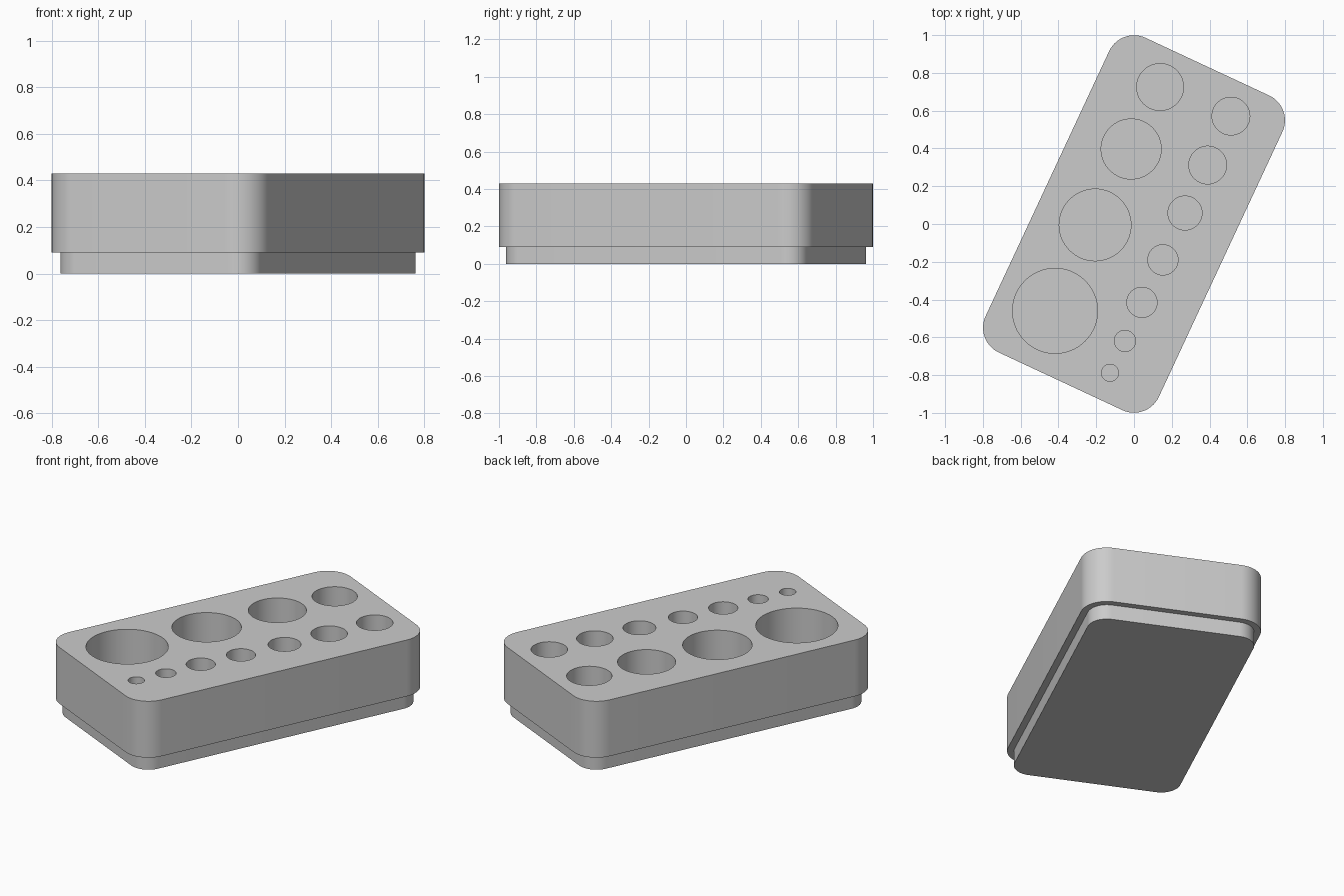
import bpy, bmesh, math
from mathutils import Matrix, Vector

old = bpy.data.objects.get("Cube")
if old:
    bpy.data.objects.remove(old, do_unlink=True)

YAW = math.radians(-25)          # the tray stands turned on its base
CORE_W, CORE_L = 0.361, 0.774    # half distances between the corner centres
BASE_Z, TOP_Z, FLOOR_Z = 0.09, 0.43, 0.12

grey = bpy.data.materials.new("light grey plastic")
grey.use_nodes = True
colour = (0.6, 0.6, 0.6, 1)
grey.diffuse_color = colour
grey.node_tree.nodes["Principled BSDF"].inputs["Base Color"].default_value = colour


def add_object(name, bm):
    mesh = bpy.data.meshes.new(name)
    bmesh.ops.recalc_face_normals(bm, faces=bm.faces)
    bm.to_mesh(mesh)
    bm.free()
    obj = bpy.data.objects.new(name, mesh)
    bpy.context.collection.objects.link(obj)
    mesh.materials.append(grey)
    return obj


def rounded_block(name, radius, z0, z1, steps=14):
    """Rounded rectangle, extruded upwards and turned."""
    bm = bmesh.new()
    verts = []
    for corner, (sx, sy) in enumerate([(1, 1), (-1, 1), (-1, -1), (1, -1)]):
        for i in range(steps + 1):
            a = math.pi / 2 * (corner + i / steps)
            verts.append(bm.verts.new((sx * CORE_W + radius * math.cos(a),
                                       sy * CORE_L + radius * math.sin(a), z0)))
    face = bm.faces.new(verts)
    ext = bmesh.ops.extrude_face_region(bm, geom=[face])
    moved = [g for g in ext["geom"] if isinstance(g, bmesh.types.BMVert)]
    bmesh.ops.translate(bm, verts=moved, vec=Vector((0, 0, z1 - z0)))
    bm.transform(Matrix.Rotation(YAW, 4, 'Z'))
    return add_object(name, bm)


def smooth(obj):
    bpy.ops.object.select_all(action='DESELECT')
    obj.select_set(True)
    bpy.context.view_layer.objects.active = obj
    bpy.ops.object.shade_smooth_by_angle(angle=math.radians(30))


# Solid parts
base = rounded_block("base_plinth", 0.108, 0, BASE_Z)
body = rounded_block("tray_body", 0.145, BASE_Z, TOP_Z)

# Round pockets: x, y, radius
large_row = [(0.138, 0.725, 0.124), (-0.015, 0.397, 0.159),
             (-0.206, -0.005, 0.19), (-0.418, -0.46, 0.225)]
small_row = [(0.513, 0.571, 0.10), (0.39, 0.312, 0.10), (0.27, 0.058, 0.09),
             (0.153, -0.19, 0.08), (0.042, -0.415, 0.08),
             (-0.048, -0.619, 0.056), (-0.127, -0.788, 0.045)]
bm = bmesh.new()
height = 0.5
for x, y, r in large_row + small_row:
    bmesh.ops.create_cone(bm, cap_ends=True, segments=64, radius1=r, radius2=r,
                          depth=height,
                          matrix=Matrix.Translation((x, y, FLOOR_Z + height / 2)))
cutter = add_object("pocket_cutter", bm)
cutter.hide_render = True

# Cut the pockets, then drop the cutter
cut = body.modifiers.new("pockets", 'BOOLEAN')
cut.operation = 'DIFFERENCE'
cut.solver = 'EXACT'
cut.object = cutter
bpy.context.view_layer.objects.active = body
bpy.ops.object.modifier_apply(modifier=cut.name)
bpy.data.objects.remove(cutter, do_unlink=True)

for part in (base, body):
    smooth(part)
